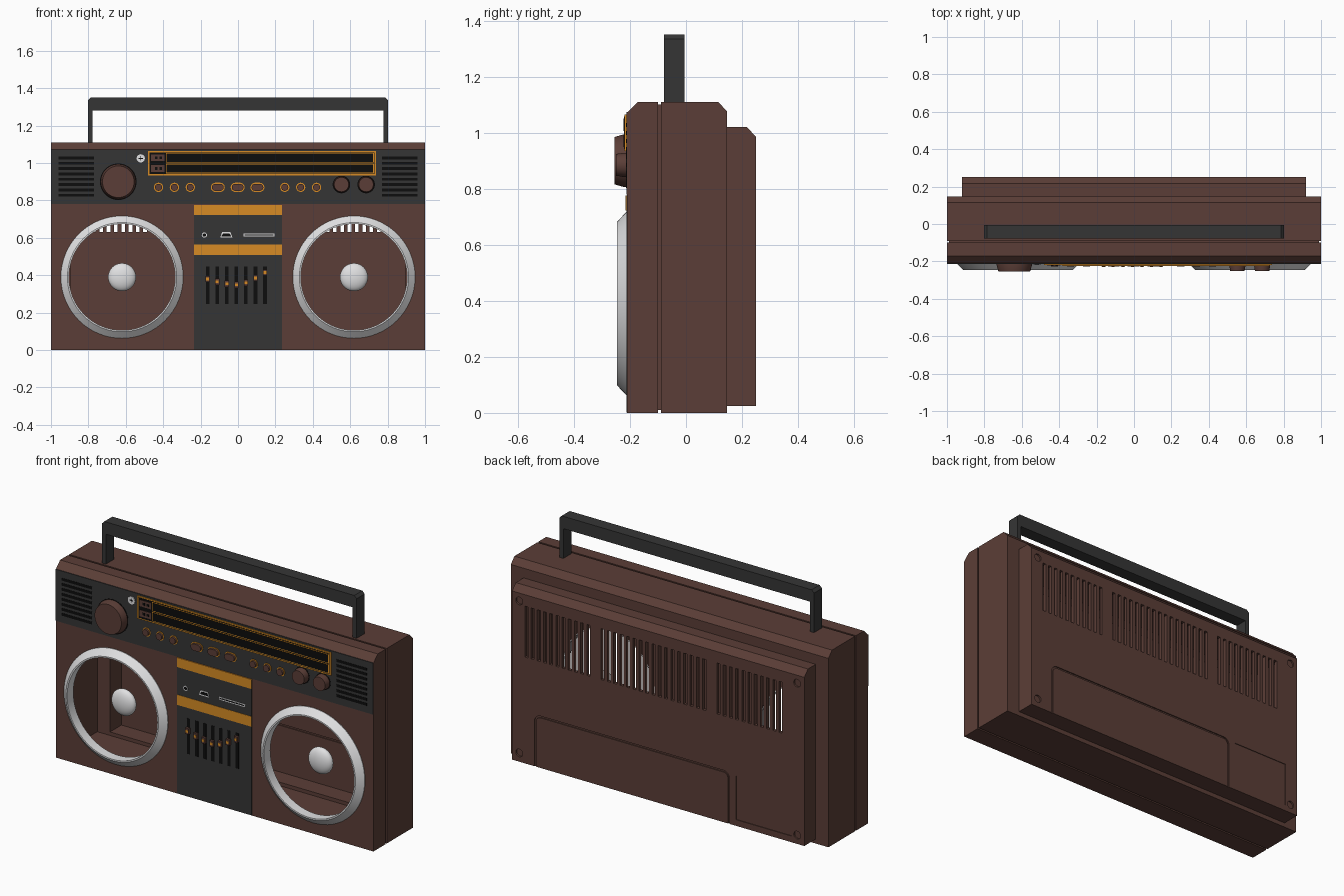
import bpy, bmesh, math
from mathutils import Matrix, Vector

cube = bpy.data.objects.get("Cube")
if cube:
    bpy.data.objects.remove(cube, do_unlink=True)


def material(name, rgb):
    m = bpy.data.materials.new(name)
    m.use_nodes = True
    m.diffuse_color = (*rgb, 1)
    m.node_tree.nodes["Principled BSDF"].inputs["Base Color"].default_value = (*rgb, 1)
    return m


BROWN = material("brown", (0.105, 0.048, 0.038))
GREY = material("dark grey", (0.036, 0.036, 0.036))
ORANGE = material("orange", (0.68, 0.26, 0.018))
SILVER = material("silver", (0.75, 0.75, 0.76))
BLACK = material("black", (0.004, 0.004, 0.004))


def finish(name, mat, bm, smooth=False):
    bmesh.ops.recalc_face_normals(bm, faces=bm.faces)
    me = bpy.data.meshes.new(name)
    bm.to_mesh(me)
    bm.free()
    ob = bpy.data.objects.new(name, me)
    bpy.context.scene.collection.objects.link(ob)
    if mat:
        me.materials.append(mat)
    if smooth:
        bpy.ops.object.select_all(action="DESELECT")
        ob.select_set(True)
        bpy.context.view_layer.objects.active = ob
        bpy.ops.object.shade_smooth_by_angle(angle=math.radians(35))
    return ob


def prisms(name, mat, outlines, a, b, axis="y"):
    """Extrude outlines from a to b: (x, z) points along y, or (y, z) points along x."""
    bm = bmesh.new()
    place = (lambda p, t: (p[0], t, p[1])) if axis == "y" else (lambda p, t: (t, *p))
    for pts in outlines:
        lo = [bm.verts.new(place(p, a)) for p in pts]
        hi = [bm.verts.new(place(p, b)) for p in pts]
        bm.faces.new(lo)
        bm.faces.new(hi[::-1])
        for i in range(len(pts)):
            j = (i + 1) % len(pts)
            bm.faces.new((lo[i], hi[i], hi[j], lo[j]))
    return finish(name, mat, bm)


def rect(x0, x1, z0, z1):
    return [(x0, z0), (x1, z0), (x1, z1), (x0, z1)]


def pill(x, z, w, h, seg=8):
    r, d = h / 2, (w - h) / 2
    pts = []
    for side in (1, -1):
        for i in range(seg + 1):
            t = (i / seg - 0.5) * math.pi
            pts.append((x + side * (d + r * math.cos(t)), z + side * r * math.sin(t)))
    return pts if d > 0 else pts[:seg] + pts[seg + 1:-1]


def lathe(name, mat, x, z, profile, closed=False, seg=64):
    """Turn (radius, y) points about a front-to-back axis."""
    bm = bmesh.new()
    loops = [[bm.verts.new((x + r * math.cos(k * math.tau / seg), y,
                            z + r * math.sin(k * math.tau / seg)))
              for k in range(seg)] for r, y in profile]
    pairs = list(zip(loops, loops[1:])) + ([(loops[-1], loops[0])] if closed else [])
    for p, q in pairs:
        for k in range(seg):
            n = (k + 1) % seg
            bm.faces.new((p[k], p[n], q[n], q[k]))
    if not closed:
        bm.faces.new(loops[0])
        bm.faces.new(loops[-1])
    return finish(name, mat, bm, True)


def combine(target, tool, operation="DIFFERENCE"):
    mod = target.modifiers.new("combine", "BOOLEAN")
    mod.operation, mod.solver, mod.object = operation, "EXACT", tool
    bpy.context.view_layer.objects.active = target
    bpy.ops.object.modifier_apply(modifier=mod.name)
    bpy.data.objects.remove(tool, do_unlink=True)


def arch(x0, x1, z0, z1, r, w):
    """Thin round-cornered band, open at the bottom."""
    def path(o):
        pts = [(x0 + o, z0)]
        for cx, start in ((x0 + r, math.pi), (x1 - r, math.pi / 2)):
            for i in range(7):
                t = start - i * math.pi / 12
                pts.append((cx + (r - o) * math.cos(t), z1 - r + (r - o) * math.sin(t)))
        return pts + [(x1 - o, z0)]
    return path(0) + path(w)[::-1]


# Case: main body with a seam notch, joined to the rear shell
case = prisms("case", BROWN, [[
    (-0.21, 0), (-0.1, 0), (-0.1, 0.01), (-0.09, 0.01), (-0.09, 0), (0.147, 0),
    (0.147, 1.075), (0.115, 1.11), (-0.09, 1.11), (-0.09, 1.1), (-0.1, 1.1),
    (-0.1, 1.11), (-0.172, 1.11), (-0.21, 1.072)]], -1, 1, "x")
combine(case, prisms("seam_cutter", None, [rect(-1.1, -0.99, -0.1, 1.2),
                                           rect(0.99, 1.1, -0.1, 1.2)], -0.1, -0.09))
combine(case, prisms("rear_shell", BROWN, [[(0.08, 0.025), (0.25, 0.025), (0.25, 0.985),
                                            (0.217, 1.02), (0.08, 1.02)]], -0.92, 0.92, "x"), "UNION")

# Hollow interior
combine(case, prisms("cavity", None, [[(-0.19, 0.025), (0.127, 0.025), (0.127, 1.06),
                                       (0.105, 1.085), (-0.16, 1.085), (-0.19, 1.06)]],
                     -0.975, 0.975, "x"))
combine(case, prisms("rear_cavity", None, [[(0, 0.045), (0.23, 0.045), (0.23, 0.975),
                                            (0.21, 0.995), (0, 0.995)]], -0.895, 0.895, "x"))

# Speaker openings
for sx in (-0.62, 0.62):
    combine(case, lathe("speaker_cutter", None, sx, 0.39, [(0.29, -0.3), (0.29, -0.15)]))

# Rear vents, cover grooves, label recess and screw holes
vents = []
for start, end, count in ((-0.79, -0.36, 11), (-0.31, 0.37, 17), (0.42, 0.85, 11)):
    pitch = (end - start) / count
    vents += [rect(start + pitch * (i + 0.25), start + pitch * (i + 0.75), 0.63, 0.92)
              for i in range(count)]
combine(case, prisms("vent_cutter", None, vents, 0.2, 0.3))
combine(case, prisms("cover_cutter", None, [arch(-0.45, 0.78, 0, 0.32, 0.04, 0.01)], 0.244, 0.3))
combine(case, prisms("inner_cutter", None, [arch(-0.45, 0.78, 0.06, 0.32, 0.04, 0.01)], 0.2, 0.236))
combine(case, prisms("label_cutter", None, [rect(-0.84, -0.49, 0.06, 0.31)], 0.246, 0.3))
combine(case, prisms("screw_cutter", None, [pill(x, z, 0.044, 0.044) for x in (-0.875, 0.875)
                                            for z in (0.075, 0.94)], 0.24, 0.3))

# Speaker rings and domes
for side, sx in (("right", -0.62), ("left", 0.62)):
    lathe(side + "_speaker_ring", SILVER, sx, 0.39,
          [(0.327, -0.209), (0.327, -0.213), (0.292, -0.246), (0.284, -0.246), (0.284, -0.19)], True)
    dome = bmesh.new()
    bmesh.ops.create_uvsphere(dome, u_segments=32, v_segments=16, radius=0.075)
    bmesh.ops.transform(dome, verts=dome.verts, matrix=Matrix.Translation(Vector((sx, -0.14, 0.39)))
                        @ Matrix.Diagonal((1, 0.45, 1, 1)))
    finish(side + "_speaker_dome", SILVER, dome, True)

# Carry handle
prisms("carry_handle", GREY, [[
    (-0.802, 1.1), (-0.802, 1.335), (-0.787, 1.35), (0.787, 1.35), (0.802, 1.335), (0.802, 1.1),
    (0.777, 1.1), (0.777, 1.28), (-0.777, 1.28), (-0.777, 1.1)]], -0.078, -0.006)

# Front panels and bands
prisms("control_panel", GREY, [rect(-0.999, 0.999, 0.78, 1.073)], -0.213, -0.205)
prisms("centre_panel", GREY, [rect(-0.235, 0.235, 0.002, 0.776)], -0.213, -0.205)
prisms("orange_bands", ORANGE, [rect(-0.235, 0.235, 0.722, 0.776),
                                rect(-0.235, 0.235, 0.507, 0.565)], -0.215, -0.206)

# Small grilles at both ends
prisms("end_grilles", BLACK, [rect(c - 0.095, c + 0.095, z, z + 0.015)
                              for c in (-0.865, 0.865)
                              for z in [0.82 + 0.0285 * i for i in range(8)]], -0.2145, -0.21)

# Tuner display
prisms("display_frame", ORANGE, [rect(-0.482, 0.738, 0.934, 1.064)], -0.219, -0.21)
prisms("display_backing", BLACK, [rect(-0.472, 0.73, 0.941, 1.057)], -0.2205, -0.212)
rows = (0.945, 1.002)
prisms("display_outlines", ORANGE, [rect(-0.385, 0.727, z, z + 0.052) for z in rows], -0.222, -0.214)
prisms("display_windows", BLACK, [rect(-0.381, 0.723, z + 0.004, z + 0.048) for z in rows], -0.2235, -0.215)
prisms("display_tags", BROWN, [rect(-0.465, -0.392, z + 0.008, z + 0.044) for z in rows], -0.2225, -0.214)
prisms("tag_marks", BLACK, [rect(x, x + 0.014, z + 0.019, z + 0.033) for z in rows
                            for x in (-0.445, -0.42)], -0.2235, -0.215)

# Tuning knob, volume knobs and indicator
for name, x, z, r, front in (("tuning_knob", -0.64, 0.9, 0.094, -0.255),
                             ("volume_knob", 0.553, 0.885, 0.043, -0.25),
                             ("tone_knob", 0.685, 0.885, 0.043, -0.25)):
    lathe(name, BROWN, x, z, [(r, -0.208), (r, -0.222), (r * 0.9, front)], seg=48)
    lathe(name + "_base", BLACK, x, z, [(r + 0.004, -0.208), (r + 0.004, -0.2145)], seg=48)
lathe("indicator", SILVER, -0.52, 1.025, [(0.022, -0.208), (0.022, -0.217)], seg=24)
prisms("indicator_marks", BLACK, [rect(-0.532, -0.508, 1.0225, 1.0275),
                                  rect(-0.5225, -0.5175, 1.013, 1.037)], -0.218, -0.212)

# Push buttons with orange surrounds
buttons = [(x, 0.05) for x in (-0.425, -0.34, -0.255, 0.25, 0.335, 0.42)]
buttons += [(x, 0.075) for x in (-0.108, -0.002, 0.104)]
prisms("button_surrounds", ORANGE, [pill(x, 0.87, w, 0.05) for x, w in buttons], -0.2155, -0.21)
prisms("push_buttons", BROWN, [pill(x, 0.87, w - 0.012, 0.038) for x, w in buttons], -0.228, -0.21)

# Sockets on the centre panel
lathe("round_socket", SILVER, -0.18, 0.615, [(0.014, -0.208), (0.014, -0.2155)], seg=24)
lathe("round_socket_hole", BLACK, -0.18, 0.615, [(0.009, -0.208), (0.009, -0.2165)], seg=24)


def wedge(g):
    return [(-0.095 + g, 0.602 + g), (-0.03 - g, 0.602 + g), (-0.04 - g, 0.63 - g), (-0.085 + g, 0.63 - g)]


prisms("socket_rims", SILVER, [wedge(0), rect(0.03, 0.195, 0.608, 0.624)], -0.2155, -0.21)
prisms("socket_holes", BLACK, [wedge(0.006), rect(0.035, 0.19, 0.613, 0.619)], -0.2165, -0.21)

# Equaliser sliders
heights = (0.38, 0.365, 0.355, 0.35, 0.36, 0.385, 0.415)
slots = [-0.162 + 0.051 * i for i in range(len(heights))]
prisms("slider_slots", BLACK, [rect(x - 0.01, x + 0.01, 0.245, 0.447) for x in slots], -0.2145, -0.21)
prisms("slider_knobs", BROWN, [rect(x - 0.011, x + 0.011, z - 0.017, z + 0.017)
                               for x, z in zip(slots, heights)], -0.228, -0.21)
prisms("slider_marks", ORANGE, [rect(x - 0.008, x + 0.008, z - 0.007, z + 0.007)
                                for x, z in zip(slots, heights)], -0.2295, -0.222)
